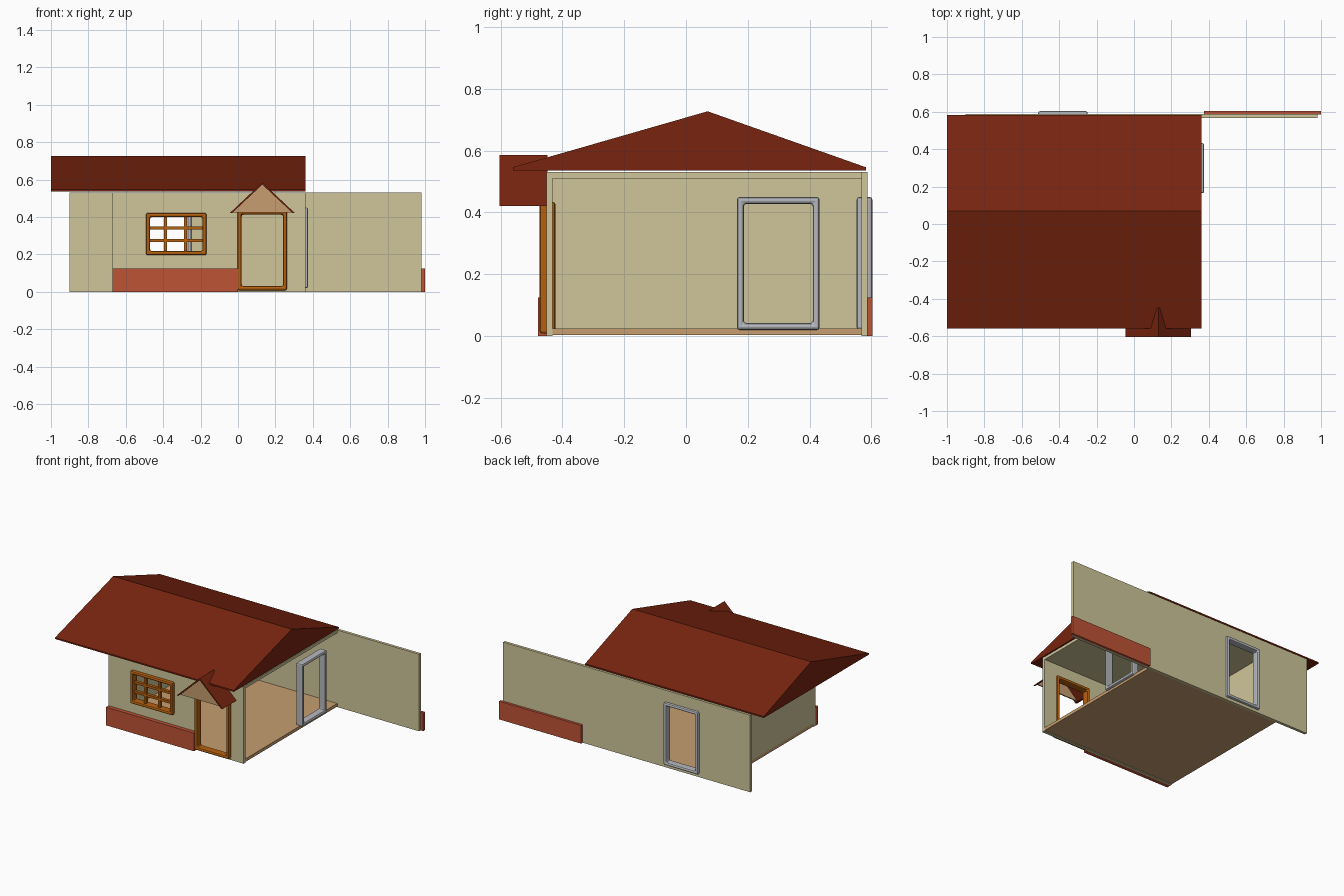
import bpy, bmesh
from mathutils import Vector

if "Cube" in bpy.data.objects:
    bpy.data.objects.remove(bpy.data.objects["Cube"])


def material(name, hex_code):
    def lin(c):
        c /= 255
        return c / 12.92 if c <= 0.04045 else ((c + 0.055) / 1.055) ** 2.4
    m = bpy.data.materials.new(name)
    m.diffuse_color = [lin(int(hex_code[i:i + 2], 16)) for i in (0, 2, 4)] + [1]
    m.use_nodes = True
    m.node_tree.nodes["Principled BSDF"].inputs["Base Color"].default_value = m.diffuse_color
    return m


BEIGE = material("beige_plaster", "D0C69A")
RED = material("dark_red_roof", "78240F")
BRICK = material("brick_red", "BE5336")
ORANGE = material("orange_wood", "B5600F")
GREY = material("grey_metal", "B6B8BD")
TAN = material("tan_wood", "C79E70")


def finish(name, bm, mat, bevel=0):
    bmesh.ops.recalc_face_normals(bm, faces=bm.faces)
    me = bpy.data.meshes.new(name)
    bm.to_mesh(me)
    bm.free()
    me.materials.append(mat)
    ob = bpy.data.objects.new(name, me)
    bpy.context.collection.objects.link(ob)
    if bevel:
        b = ob.modifiers.new("bevel", 'BEVEL')
        b.width, b.segments, b.limit_method = bevel, 2, 'ANGLE'
    return ob


def place(axis, u, v, w):
    # axis is the depth direction; u runs sideways, v runs up
    return Vector((u, w, v)) if axis == 'y' else Vector((w, u, v))


def extrude(bm, axis, w0, w1):
    g = bmesh.ops.extrude_face_region(bm, geom=bm.faces[:])
    verts = [e for e in g["geom"] if isinstance(e, bmesh.types.BMVert)]
    bmesh.ops.translate(bm, verts=verts, vec=place(axis, 0, 0, w1 - w0))


def panel(name, mat, axis, us, vs, w0, w1, holes=(), bevel=0):
    """Slab on a grid of cuts, leaving out the cells listed in holes."""
    bm = bmesh.new()
    grid = [[bm.verts.new(place(axis, u, v, w0)) for v in vs] for u in us]
    for i in range(len(us) - 1):
        for j in range(len(vs) - 1):
            if (i, j) not in holes:
                bm.faces.new((grid[i][j], grid[i + 1][j],
                              grid[i + 1][j + 1], grid[i][j + 1]))
    loose = [v for v in bm.verts if not v.link_faces]
    bmesh.ops.delete(bm, geom=loose, context='VERTS')
    extrude(bm, axis, w0, w1)
    return finish(name, bm, mat, bevel)


def prism(name, mat, axis, pts, w0, w1):
    bm = bmesh.new()
    bm.faces.new([bm.verts.new(place(axis, u, v, w0)) for u, v in pts])
    extrude(bm, axis, w0, w1)
    return finish(name, bm, mat)


def frame(name, mat, axis, u0, u1, v0, v1, w0, w1, t=0.022):
    return panel(name, mat, axis, (u0, u0 + t, u1 - t, u1),
                 (v0, v0 + t, v1 - t, v1), w0, w1, {(1, 1)}, 0.009)


# walls with openings (the right side of the house is open)
panel("front_wall", BEIGE, 'y', (-0.67, -0.48, -0.18, 0.01, 0.25, 0.36),
      (0, 0.015, 0.205, 0.41, 0.425, 0.53), -0.452, -0.432,
      {(1, 2), (3, 1), (3, 2), (3, 3)})
panel("back_wall", BEIGE, 'y', (-0.90, -0.50, -0.26, 0.98),
      (0, 0.03, 0.44, 0.53), 0.568, 0.587, {(1, 1)})
panel("left_wall", BEIGE, 'x', (-0.432, 0.568), (0.025, 0.51), -0.67, -0.65)

# floor and ceiling slabs
panel("floor", TAN, 'x', (-0.432, 0.568), (0.004, 0.025), -0.67, 0.358)
panel("ceiling", BEIGE, 'x', (-0.432, 0.568), (0.51, 0.53), -0.67, 0.358)

# brick skirting
panel("front_brick_base", BRICK, 'y', (-0.67, 0.0), (0, 0.125), -0.479, -0.452)
panel("back_brick_base", BRICK, 'y', (0.375, 1.0), (0, 0.125), 0.585, 0.604)

# main gabled roof
prism("main_roof", RED, 'x', [(-0.56, 0.536), (0.582, 0.536), (0.582, 0.546),
                              (0.07, 0.727), (-0.56, 0.546)], -1.0, 0.36)

# porch roof with gable board
prism("porch_roof", RED, 'y',
      [(-0.045, 0.42), (0.13, 0.585), (0.305, 0.42), (0.293, 0.42),
       (0.13, 0.573), (-0.033, 0.42)], -0.604, -0.448)
prism("porch_gable", TAN, 'y', [(-0.029, 0.424), (0.13, 0.573), (0.289, 0.424)],
      -0.588, -0.58)

# door and window frames
frame("front_door_frame", ORANGE, 'y', -0.002, 0.262, 0.008, 0.434, -0.474, -0.422)
frame("window_frame", ORANGE, 'y', -0.492, -0.168, 0.196, 0.421, -0.474, -0.422)
frame("back_door_frame", GREY, 'y', -0.512, -0.248, 0.02, 0.45, 0.552, 0.603)
frame("side_door_frame", GREY, 'x', 0.165, 0.432, 0.02, 0.45, 0.324, 0.375)

# window bars
for i, x in enumerate((-0.387, -0.28)):
    panel(f"window_bar_vertical_{i}", ORANGE, 'y', (x - 0.008, x + 0.008),
          (0.21, 0.41), -0.46, -0.436)
for i, z in enumerate((0.275, 0.34)):
    panel(f"window_bar_horizontal_{i}", ORANGE, 'y', (-0.475, -0.185),
          (z - 0.008, z + 0.008), -0.459, -0.437)
